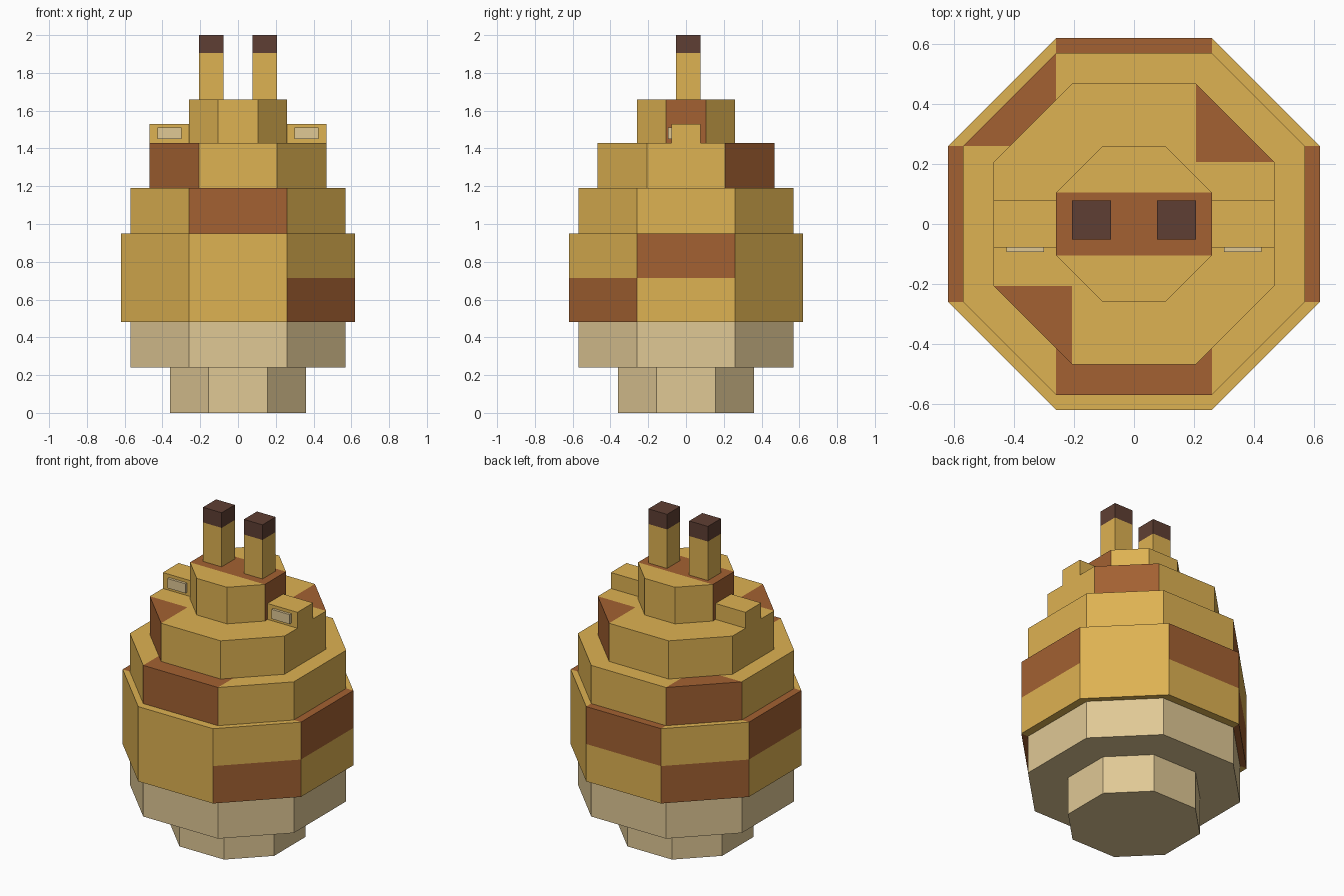
import bpy, bmesh

cube = bpy.data.objects.get("Cube")
if cube:
    bpy.data.objects.remove(cube, do_unlink=True)


def linear(v):
    v /= 255
    return v / 12.92 if v <= 0.04045 else ((v + 0.055) / 1.055) ** 2.4


def material(name, rgb):
    m = bpy.data.materials.new(name)
    m.use_nodes = True
    colour = [linear(c) for c in rgb] + [1.0]
    m.diffuse_color = colour
    m.node_tree.nodes["Principled BSDF"].inputs["Base Color"].default_value = colour
    return m


tan = material("tan", (222, 178, 82))
brown = material("brown", (163, 97, 50))
cream = material("cream", (224, 200, 149))
dark = material("dark brown", (95, 63, 51))


def finish(bm, name, mats):
    bmesh.ops.recalc_face_normals(bm, faces=bm.faces)
    mesh = bpy.data.meshes.new(name)
    bm.to_mesh(mesh)
    bm.free()
    for m in mats:
        mesh.materials.append(m)
    bpy.context.collection.objects.link(bpy.data.objects.new(name, mesh))


def box(name, xs, ys, zs, mat):
    bm = bmesh.new()
    bmesh.ops.create_cube(bm, size=1)
    for v in bm.verts:
        for i, (lo, hi) in enumerate((xs, ys, zs)):
            v.co[i] = hi if v.co[i] > 0 else lo
    finish(bm, name, [mat])


# Compass directions of the eight walls, counter-clockwise from the front
DIRS = ["S", "SE", "E", "NE", "N", "NW", "W", "SW"]


def tier(name, reach, half, levels, base, patches):
    """Octagonal slab; patches lists the brown directions of each level.
    Each cap is a centre square, four arms and four corner triangles."""
    bm = bmesh.new()
    r, h = reach, half
    outline = [(-h, -r), (h, -r), (r, -h), (r, h),
               (h, r), (-h, r), (-r, h), (-r, -h)]
    square = [(-h, -h), (h, -h), (h, h), (-h, h)]
    rings = [[bm.verts.new((x, y, z)) for x, y in outline] for z in levels]

    def paint(verts, part, brown_parts):
        bm.faces.new(verts).material_index = int(part in brown_parts)

    for k, parts in enumerate(patches):
        lo, hi = rings[k], rings[k + 1]
        for i, d in enumerate(DIRS):
            j = (i + 1) % 8
            paint((lo[i], lo[j], hi[j], hi[i]), d, parts)
    for ring, z, parts in ((rings[0], levels[0], patches[0]),
                           (rings[-1], levels[-1], patches[-1])):
        inner = [bm.verts.new((x, y, z)) for x, y in square]
        paint(inner, "C", parts)
        for q in range(4):
            a, b, c = (ring[(2 * q + n) % 8] for n in range(3))
            nxt = inner[(q + 1) % 4]
            paint((a, b, nxt, inner[q]), DIRS[2 * q], parts)
            paint((b, c, nxt), DIRS[2 * q + 1], parts)
    finish(bm, name, [base, brown])


# Stacked body, from the bottom up
tier("base_plug", 0.36, 0.155, [0, 0.24], cream, [[]])
tier("lower_body", 0.57, 0.26, [0.24, 0.48], cream, [[]])
tier("belly", 0.62, 0.26, [0.48, 0.715, 0.95], tan, [["SE", "NW"], ["E", "N", "W"]])
tier("chest", 0.57, 0.26, [0.95, 1.19], tan, [["S", "NW"]])
tier("shoulders", 0.468, 0.207, [1.19, 1.43], tan, [["SW", "NE"]])
tier("crown", 0.26, 0.105, [1.43, 1.66], tan, [["E", "C", "W"]])

# Ears and horns, one of each per side
for side, s in (("left", 1), ("right", -1)):
    def span(a, b):
        return sorted((s * a, s * b))

    box(side + "_ear", span(0.26, 0.468), (-0.078, 0.078), (1.43, 1.53), tan)
    box(side + "_ear_inner", span(0.30, 0.425), (-0.094, -0.078), (1.45, 1.51), cream)
    box(side + "_horn", span(0.077, 0.207), (-0.052, 0.078), (1.66, 1.905), tan)
    box(side + "_horn_tip", span(0.077, 0.207), (-0.052, 0.078), (1.905, 2.0), dark)
